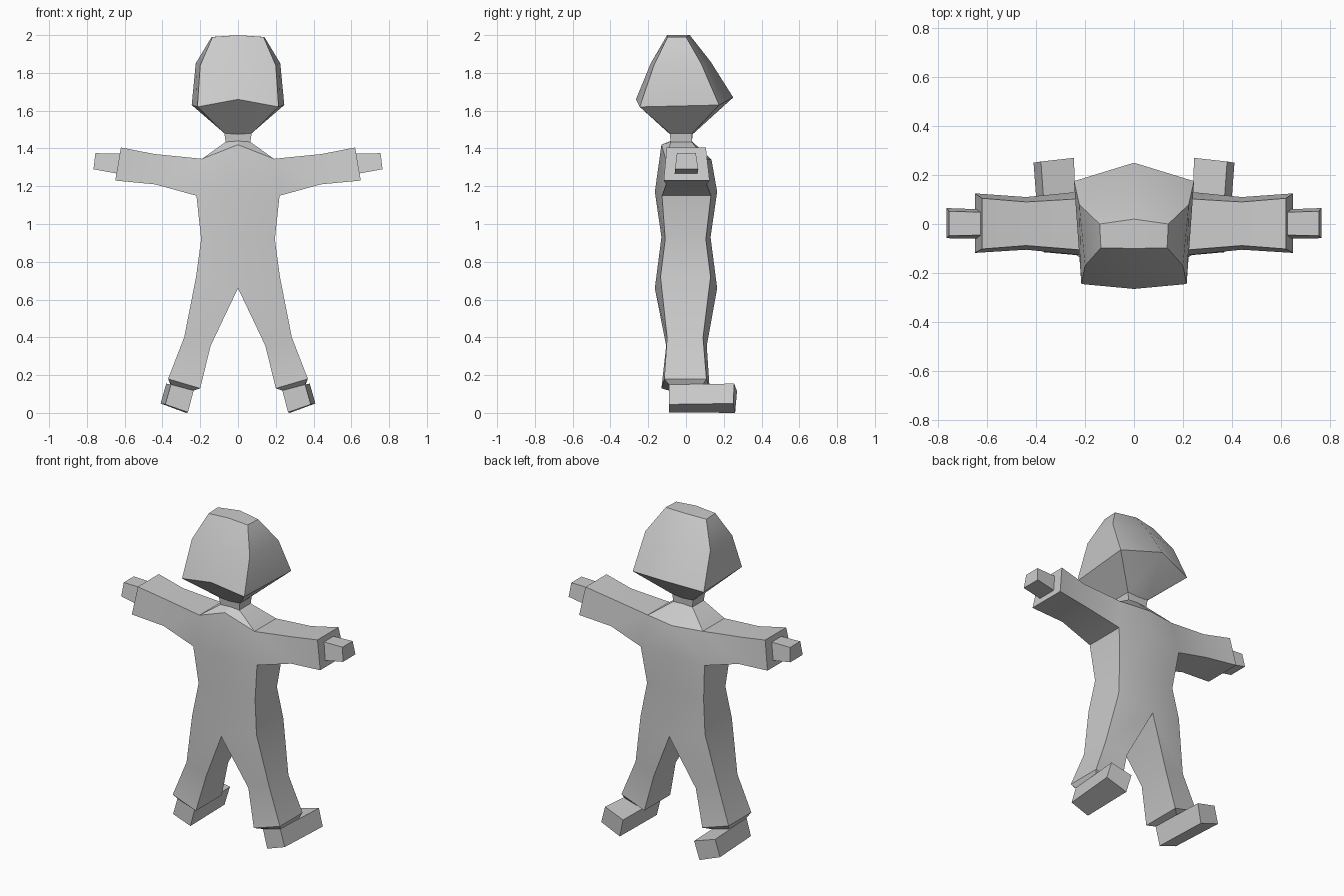
import bpy, bmesh, math

if "Cube" in bpy.data.objects:
    bpy.data.objects.remove(bpy.data.objects["Cube"])

grey = bpy.data.materials.new("light_grey")
grey.diffuse_color = (0.6, 0.6, 0.6, 1)
grey.use_nodes = True
grey.node_tree.nodes["Principled BSDF"].inputs["Base Color"].default_value = grey.diffuse_color


def build(name, verts, faces):
    """Make a part from its right half plus the mirrored left half."""
    bm = bmesh.new()
    for side in (1, -1):
        vs = [bm.verts.new((side * x, y, z)) for x, y, z in verts]
        for f in faces:
            bm.faces.new([vs[i] for i in f])
    bmesh.ops.remove_doubles(bm, verts=bm.verts, dist=0.0005)
    bmesh.ops.recalc_face_normals(bm, faces=bm.faces)
    mesh = bpy.data.meshes.new(name)
    bm.to_mesh(mesh)
    bm.free()
    mesh.materials.append(grey)
    ob = bpy.data.objects.new(name, mesh)
    bpy.context.collection.objects.link(ob)
    bpy.context.view_layer.objects.active = ob
    ob.select_set(True)
    bpy.ops.object.shade_smooth_by_angle(angle=math.radians(32))
    ob.select_set(False)


def block(name, start, end):
    """Six-sided block between two four-cornered ends."""
    build(name, start + end, [(0, 1, 2, 3), (4, 5, 6, 7)] +
          [(i, (i + 1) % 4, (i + 1) % 4 + 4, i + 4) for i in range(4)])


# Body: x, z, front y, back y of each outline point
body = {
    "neck": (0, 1.42, -.13, .135), "chest": (0, 1.17, -.165, .165),
    "belly": (0, .93, -.13, .13), "crotch": (0, .66, -.165, .165),
    "shoulder": (.19, 1.345, -.108, .105), "armpit": (.22, 1.15, -.127, .132),
    "waist": (.195, .92, -.11, .105), "hip": (.222, .72, -.135, .13),
    "knee_out": (.285, .40, -.10, .09), "knee_in": (.145, .355, -.105, .11),
    "ankle_out": (.37, .18, -.115, .108), "ankle_in": (.20, .13, -.13, .125),
    "elbow_top": (.44, 1.37, -.088, .09), "elbow_low": (.44, 1.21, -.105, .11),
    "wrist_top": (.62, 1.405, -.102, .105), "wrist_low": (.65, 1.23, -.118, .125),
}
names = list(body)
n = len(names)
panels = ["neck chest armpit shoulder", "chest belly waist armpit",
          "belly crotch hip waist", "crotch knee_in knee_out hip",
          "knee_in ankle_in ankle_out knee_out",
          "shoulder armpit elbow_low elbow_top",
          "elbow_top elbow_low wrist_low wrist_top"]
rim = ("shoulder elbow_top wrist_top wrist_low elbow_low armpit waist hip "
       "knee_out ankle_out ankle_in knee_in crotch").split()

verts = [(x, f, z) for x, z, f, b in body.values()]
verts += [(x, b, z) for x, z, f, b in body.values()]
verts[n] = (0, .135, 1.34)
faces = []
for p in panels:
    ids = [names.index(w) for w in p.split()]
    faces += [ids, [i + n for i in ids]]
for a, b in zip(rim, rim[1:]):
    i, j = names.index(a), names.index(b)
    faces.append((i, j, j + n, i + n))

# Sloping shoulder top around the neck
k = len(verts)
s = names.index("shoulder")
verts += [(0, -.08, 1.44), (.065, -.08, 1.435), (.065, .03, 1.435), (0, .03, 1.44)]
faces += [(0, s, k + 1, k), (s, s + n, k + 2, k + 1),
          (s + n, n, k + 3, k + 2), (k, k + 1, k + 2, k + 3)]
build("body", verts, faces)

# Head and neck: half rings from the neck up
rings = [
    [(0, -.08, 1.42), (.064, -.08, 1.42), (.064, .03, 1.42), (0, .03, 1.42)],
    [(0, -.085, 1.475), (.072, -.085, 1.48), (.072, .033, 1.48), (0, .035, 1.475)],
    [(0, -.265, 1.66), (.215, -.245, 1.62), (.245, .175, 1.63), (0, .25, 1.67)],
    [(0, -.187, 1.85), (.2, -.17, 1.84), (.224, .08, 1.85), (0, .13, 1.86)],
    [(0, -.10, 2.0), (.135, -.097, 1.99), (.14, 0, 1.99), (0, .02, 2.0)],
]
faces = [(0, 1, 2, 3), (16, 17, 18, 19)]
for r in range(4):
    for c in range(3):
        i = r * 4 + c
        faces.append((i, i + 1, i + 5, i + 4))
build("head", sum(rings, []), faces)

# Hands
block("hands",
      [(.62, -.045, 1.372), (.62, .048, 1.372), (.63, .06, 1.265), (.63, -.06, 1.265)],
      [(.755, -.048, 1.375), (.755, .052, 1.375), (.765, .065, 1.29), (.765, -.058, 1.29)])

# Ankles, narrowing from the trouser cuff to the foot
block("ankles",
      [(.37, -.115, .18), (.37, .108, .18), (.20, .125, .13), (.20, -.13, .13)],
      [(.355, -.09, .15), (.358, .09, .15), (.238, .09, .118), (.235, -.09, .118)])

# Feet
block("feet",
      [(.265, -.09, .003), (.385, -.09, .045), (.355, -.09, .15), (.235, -.09, .118)],
      [(.275, .26, .0), (.41, .25, .05), (.38, .255, .155), (.245, .27, .115)])
